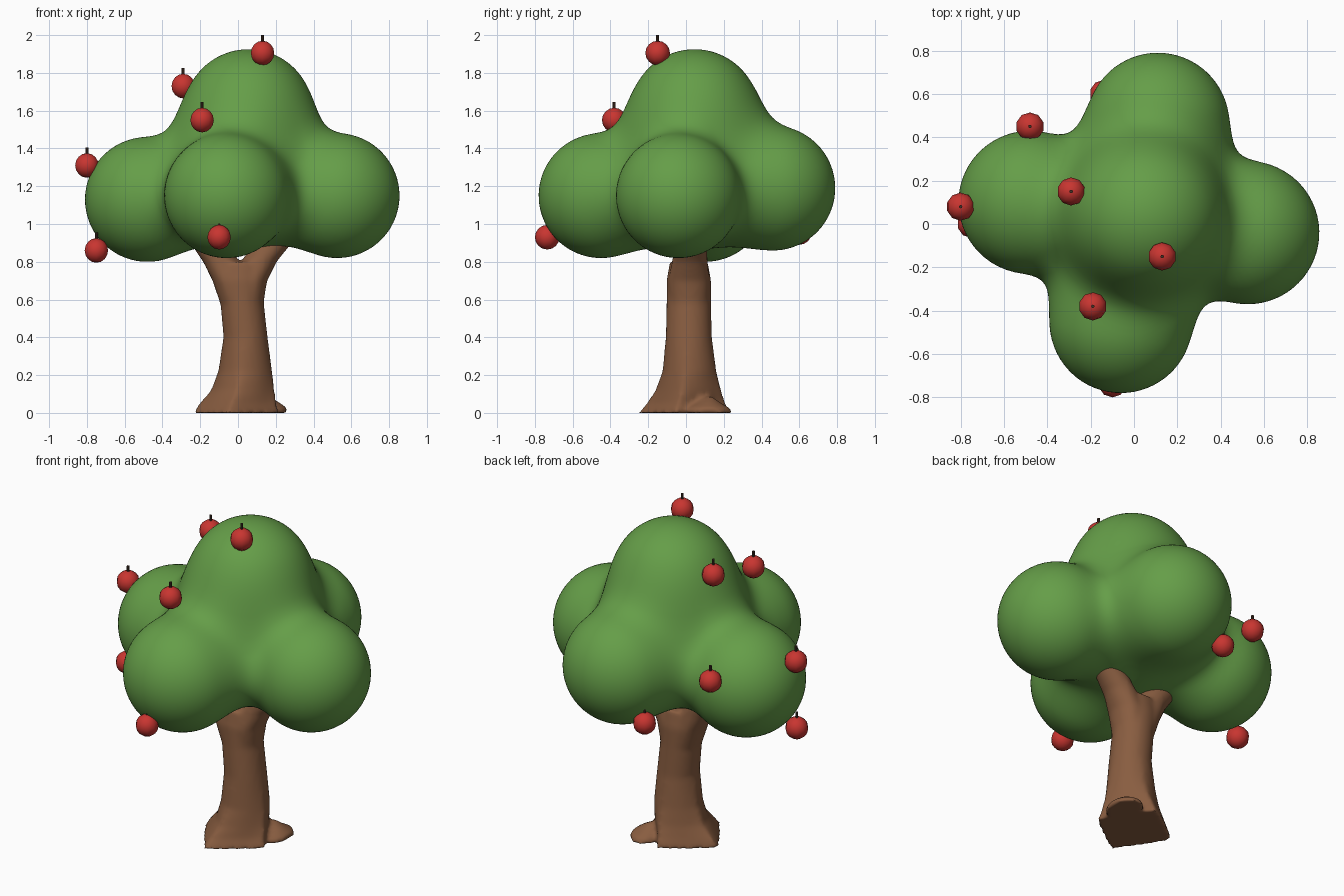
import bpy, bmesh, math
from mathutils import Vector, Matrix

cube = bpy.data.objects.get("Cube")
if cube:
    bpy.data.objects.remove(cube, do_unlink=True)


def material(name, rgb):
    m = bpy.data.materials.new(name)
    m.use_nodes = True
    m.diffuse_color = (*rgb, 1)
    m.node_tree.nodes["Principled BSDF"].inputs["Base Color"].default_value = (*rgb, 1)
    return m


leaf_green = material("leaf green", (0.13, 0.34, 0.065))
bark_brown = material("bark brown", (0.25, 0.11, 0.052))
apple_red = material("apple red", (0.58, 0.036, 0.03))
stem_brown = material("stem brown", (0.06, 0.03, 0.018))


def finish(bm, name, mats, smooth=True):
    bmesh.ops.recalc_face_normals(bm, faces=bm.faces)
    for f in bm.faces:
        f.smooth = smooth
    mesh = bpy.data.meshes.new(name)
    bm.to_mesh(mesh)
    bm.free()
    for m in mats:
        mesh.materials.append(m)
    obj = bpy.data.objects.new(name, mesh)
    bpy.context.collection.objects.link(obj)
    return obj


# Canopy: a ball shrunk onto a soft union of round lobes (centre, radius)
LOBES = [
    (Vector((0.02, 0.02, 1.25)), 0.39),
    (Vector((-0.48, 0.1, 1.13)), 0.33),
    (Vector((0.525, -0.04, 1.15)), 0.33),
    (Vector((-0.06, -0.45, 1.15)), 0.33),
    (Vector((0.11, 0.46, 1.19)), 0.33),
    (Vector((0.055, 0.045, 1.58)), 0.345),
]
BLEND = 0.2


def canopy_distance(p):
    d = None
    for centre, radius in LOBES:
        e = (p - centre).length - radius
        if d is None:
            d = e
        else:
            h = max(BLEND - abs(d - e), 0) / BLEND
            d = min(d, e) - h * h * BLEND / 4
    return d


heart = Vector((0.02, 0.02, 1.24))
bm = bmesh.new()
bmesh.ops.create_icosphere(bm, subdivisions=6, radius=1)
for v in bm.verts:
    direction = v.co.normalized()
    reach = 1.3
    for _ in range(40):
        step = canopy_distance(heart + direction * reach)
        reach -= step
        if abs(step) < 0.001:
            break
    v.co = heart + direction * reach
finish(bm, "canopy", [leaf_green])


# Trunk: stacked rings (z, x, y, half width, half depth, squareness)
def loft(bm, rings, turn=math.radians(35), sides=32):
    loops = []
    for z, cx, cy, rx, ry, square in rings:
        loop = []
        for i in range(sides):
            a = 2 * math.pi * i / sides
            c, s = math.cos(a - turn), math.sin(a - turn)
            k = 1 + square * (1 / max(abs(c), abs(s)) - 1)
            loop.append(bm.verts.new((cx + rx * k * math.cos(a), cy + ry * k * math.sin(a), z)))
        loops.append(loop)
    for lower, upper in zip(loops, loops[1:]):
        for i in range(sides):
            j = (i + 1) % sides
            bm.faces.new((lower[i], lower[j], upper[j], upper[i]))
    bm.faces.new(loops[0][::-1])
    bm.faces.new(loops[-1])


bm = bmesh.new()
loft(bm, [
    (0.0, -0.01, -0.01, 0.175, 0.185, 0.9),
    (0.05, 0.0, 0.0, 0.16, 0.165, 0.8),
    (0.12, 0.025, 0.012, 0.145, 0.15, 0.5),
    (0.22, 0.038, 0.018, 0.135, 0.135, 0.2),
    (0.4, 0.04, 0.015, 0.117, 0.122, 0),
    (0.58, 0.022, 0.015, 0.115, 0.118, 0),
    (0.7, 0.012, 0.015, 0.135, 0.118, 0),
    (0.8, 0.01, 0.015, 0.15, 0.1, 0),
])
# Fork: one branch to each side, disappearing into the canopy
for side in (-1, 1):
    loft(bm, [
        (0.58, 0.02 + side * 0.03, 0.015, 0.085, 0.105, 0),
        (0.7, 0.01 + side * 0.06, 0.015, 0.085, 0.11, 0),
        (0.8, 0.01 + side * 0.1, 0.02, 0.095, 0.095, 0),
        (0.88, 0.015 + side * 0.155, 0.025, 0.1, 0.085, 0),
        (0.98, 0.02 + side * 0.23, 0.03, 0.1, 0.08, 0),
    ])
# Root lump spreading on one side of the base
loft(bm, [
    (0.0, 0.17, 0.12, 0.095, 0.125, 0),
    (0.025, 0.17, 0.12, 0.09, 0.115, 0),
    (0.055, 0.16, 0.12, 0.06, 0.06, 0),
    (0.085, 0.15, 0.12, 0.02, 0.025, 0),
])
trunk = finish(bm, "trunk", [bark_brown])
remesh = trunk.modifiers.new("fuse", 'REMESH')
remesh.mode = 'VOXEL'
remesh.voxel_size = 0.014
remesh.use_smooth_shade = True
soften = trunk.modifiers.new("soften", 'SMOOTH')
soften.factor = 0.5
soften.iterations = 6

# Apples with short stems
APPLES = [
    (0.13, -0.15, 1.905), (-0.29, 0.15, 1.73), (-0.19, -0.38, 1.55),
    (-0.8, 0.08, 1.31), (-0.75, 0.0, 0.86), (-0.1, -0.735, 0.93),
    (-0.48, 0.45, 1.245), (-0.14, 0.6, 0.955),
]
for n, spot in enumerate(APPLES, 1):
    bm = bmesh.new()
    bmesh.ops.create_uvsphere(bm, u_segments=10, v_segments=8, radius=0.065)
    bmesh.ops.translate(bm, vec=spot, verts=bm.verts)
    finish(bm, f"apple_{n}", [apple_red])
    bm = bmesh.new()
    bmesh.ops.create_cone(bm, cap_ends=True, segments=8, radius1=0.008, radius2=0.008, depth=0.06,
                          matrix=Matrix.Translation(Vector(spot) + Vector((0, 0, 0.065))))
    finish(bm, f"apple_stem_{n}", [stem_brown], smooth=False)
